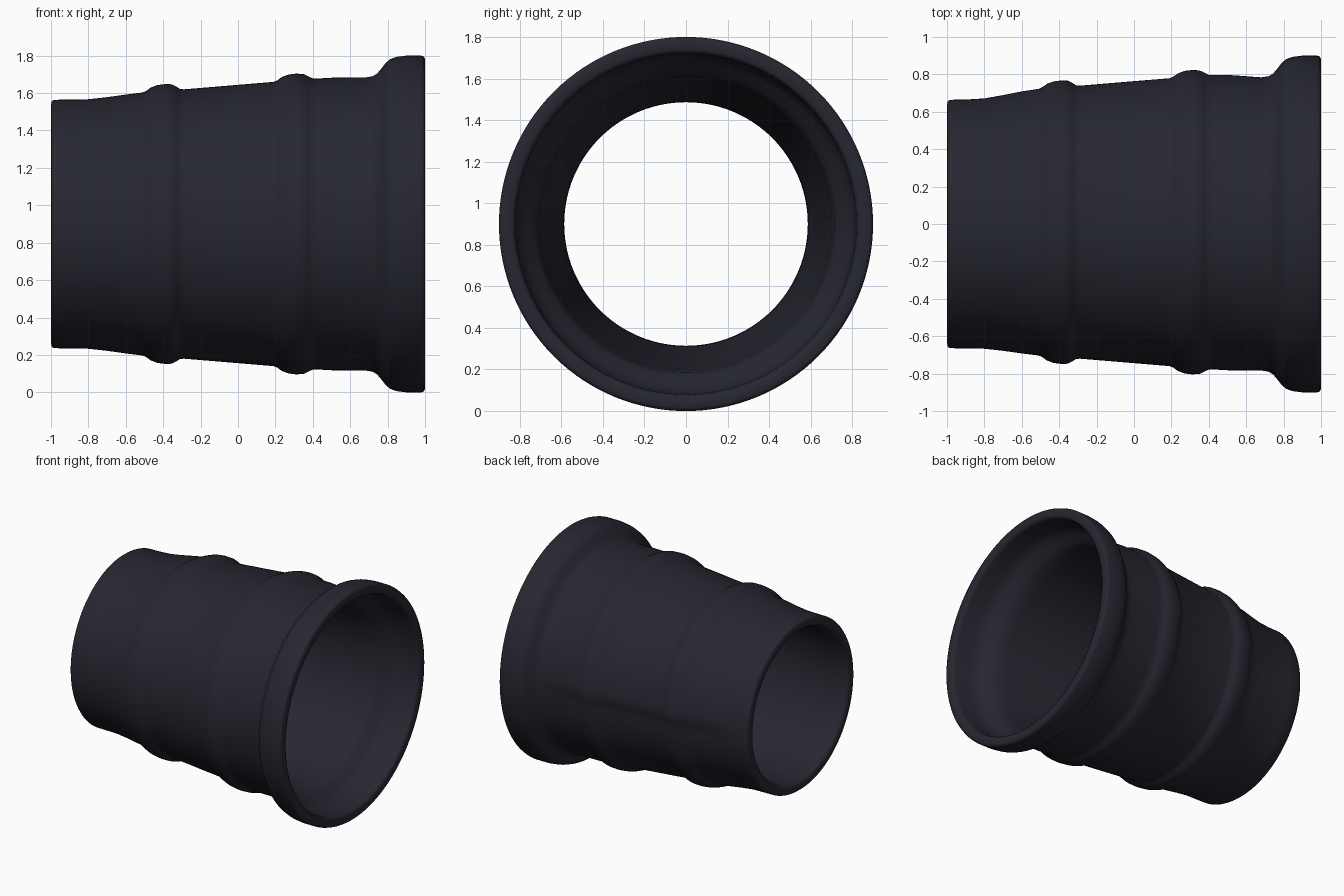
import bpy
import bmesh
import math

SEGMENTS = 128
AXIS_HEIGHT = 0.9

old_cube = bpy.data.objects.get("Cube")
if old_cube:
    bpy.data.objects.remove(old_cube, do_unlink=True)


def make_material(name, color):
    mat = bpy.data.materials.new(name)
    mat.use_nodes = True
    mat.diffuse_color = color
    shader = mat.node_tree.nodes["Principled BSDF"]
    shader.inputs["Base Color"].default_value = color
    shader.inputs["Roughness"].default_value = 0.6
    return mat


def smoothstep(low, high, value):
    t = min(max((value - low) / (high - low), 0.0), 1.0)
    return t * t * (3 - 2 * t)


# Each profile point is (position along the axis, radius)
small_end = [(-1, 0.635), (-0.997, 0.655), (-0.985, 0.664), (-0.9, 0.665),
             (-0.8, 0.667), (-0.7, 0.678), (-0.6, 0.692), (-0.51, 0.703)]
first_ridge = [(-0.49, 0.712), (-0.465, 0.73), (-0.43, 0.743), (-0.39, 0.748),
               (-0.355, 0.747), (-0.33, 0.735), (-0.31, 0.722), (-0.29, 0.72)]
second_ridge = [(0.19, 0.76), (0.21, 0.768), (0.235, 0.786), (0.27, 0.799),
                (0.31, 0.804), (0.35, 0.802), (0.375, 0.79), (0.4, 0.778),
                (0.43, 0.778)]
flare = [(0.5, 0.782), (0.68, 0.783), (0.72, 0.79), (0.745, 0.805),
         (0.77, 0.835), (0.79, 0.862), (0.815, 0.882), (0.85, 0.894),
         (0.9, 0.9), (0.98, 0.9), (0.994, 0.895), (1, 0.882)]
inside = [(1, 0.84), (0.992, 0.825), (0.97, 0.82), (0.85, 0.815),
          (0.8, 0.803), (0.76, 0.775), (0.72, 0.735), (0.68, 0.713),
          (0.6, 0.702), (-0.8, 0.59), (-0.9, 0.586), (-0.985, 0.59),
          (-1, 0.605)]
outside = small_end + first_ridge + second_ridge + flare


def back_swell(x, angle):
    """Slightly thicker patch on the upper back, with a crisp lower border."""
    around = smoothstep(-3, 4, angle) * (1 - smoothstep(55, 80, angle))
    along = smoothstep(-0.95, -0.5, x) * (1 - smoothstep(0.4, 0.75, x))
    return 0.022 * around * along


def build_sleeve(name, mat):
    bm = bmesh.new()
    rings = []
    for index, (x, radius) in enumerate(outside + inside):
        ring = []
        for step in range(SEGMENTS):
            turn = math.tau * step / SEGMENTS
            degrees = (math.degrees(turn) + 180) % 360 - 180
            r = radius
            if index < len(outside):
                r += back_swell(x, degrees)
            ring.append(bm.verts.new((x, r * math.cos(turn),
                                      AXIS_HEIGHT + r * math.sin(turn))))
        rings.append(ring)

    # Join neighbouring rings, and the last ring back to the first
    for a, b in zip(rings, rings[1:] + rings[:1]):
        for i in range(SEGMENTS):
            j = (i + 1) % SEGMENTS
            bm.faces.new((a[i], a[j], b[j], b[i]))
    bmesh.ops.recalc_face_normals(bm, faces=bm.faces)

    mesh = bpy.data.meshes.new(name)
    bm.to_mesh(mesh)
    bm.free()
    mesh.materials.append(mat)
    obj = bpy.data.objects.new(name, mesh)
    bpy.context.collection.objects.link(obj)
    return obj


# Hollow tapered sleeve with two ridges and a flared mouth
rubber = make_material("dark_rubber", (0.02, 0.02, 0.031, 1))
sleeve = build_sleeve("tapered_sleeve", rubber)

bpy.ops.object.select_all(action="DESELECT")
sleeve.select_set(True)
bpy.context.view_layer.objects.active = sleeve
bpy.ops.object.shade_smooth_by_angle(angle=math.radians(50))
